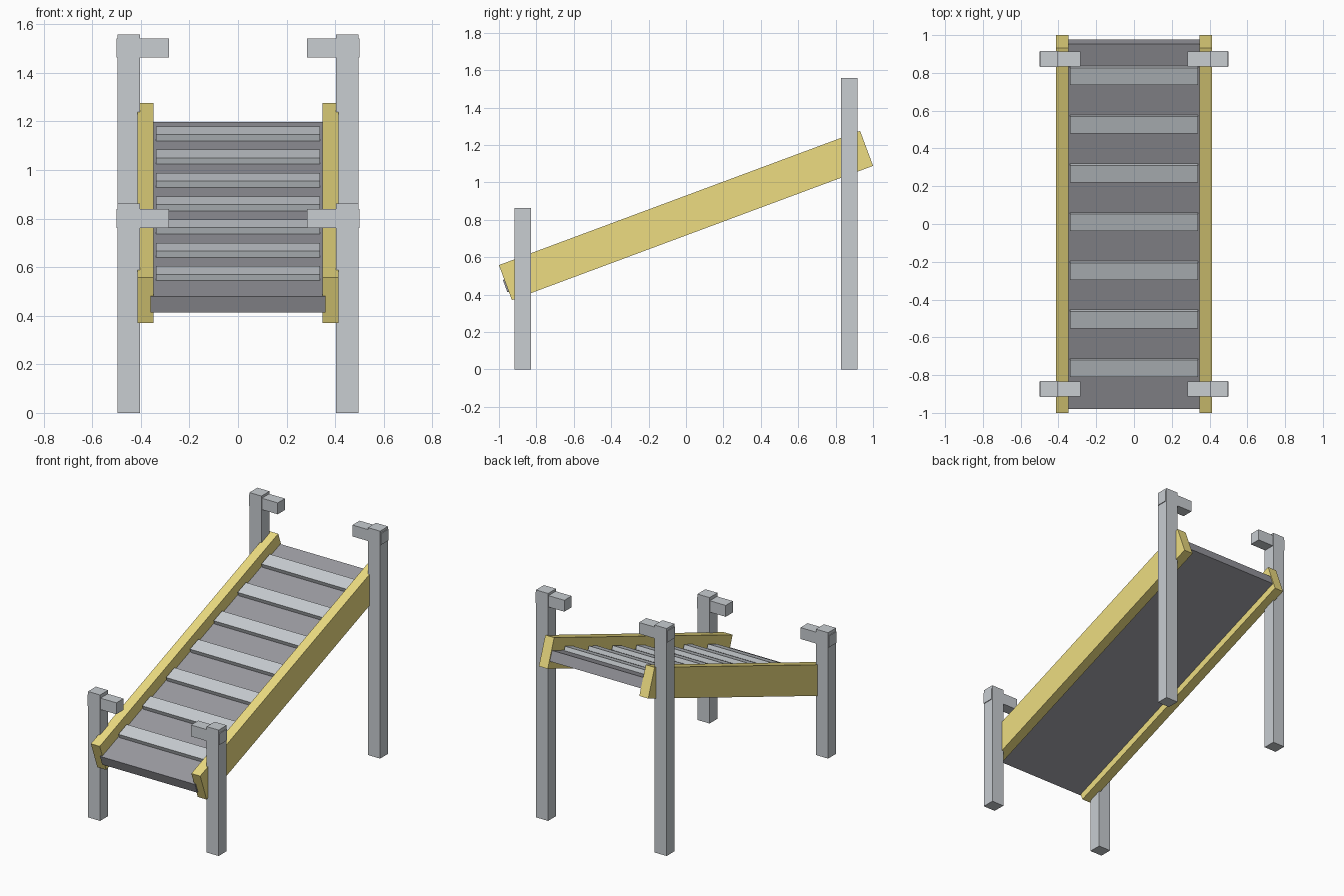
import bpy
from math import radians, sin, cos

if "Cube" in bpy.data.objects:
    bpy.data.objects.remove(bpy.data.objects["Cube"])

TILT = radians(20.4)
MID_Z = 0.823


def paint(name, rgb):
    m = bpy.data.materials.new(name)
    m.diffuse_color = (*rgb, 1)
    m.use_nodes = True
    m.node_tree.nodes["Principled BSDF"].inputs["Base Color"].default_value = m.diffuse_color
    return m


YELLOW = paint("yellow_paint", (0.85, 0.72, 0.22))
DARK = paint("dark_deck", (0.32, 0.32, 0.35))
STEEL = paint("steel_grey", (0.58, 0.61, 0.64))


def box(name, lo, hi, mat, tilted=False):
    """Box between two corners; tilted boxes use ramp-local coordinates."""
    c = [(a + b) / 2 for a, b in zip(lo, hi)]
    rot = (0, 0, 0)
    if tilted:
        x, u, v = c
        c = (x, u * cos(TILT) - v * sin(TILT), MID_Z + u * sin(TILT) + v * cos(TILT))
        rot = (TILT, 0, 0)
    bpy.ops.mesh.primitive_cube_add(size=1, location=c, rotation=rot)
    ob = bpy.context.object
    ob.name = name
    ob.scale = [b - a for a, b in zip(lo, hi)]
    ob.data.materials.append(mat)


# sloping deck
box("deck", (-0.36, -1.038, -0.052), (0.36, 1.024, 0.018), DARK, True)

# foot slats across the deck
for i in range(7):
    u = -0.80 + 0.275 * i
    box(f"slat_{i + 1}", (-0.338, u - 0.048, 0.012), (0.338, u + 0.048, 0.046), STEEL, True)

for side, s in (("left", -1), ("right", 1)):
    def span(a, b):
        return sorted((s * a, s * b))

    # side rail
    x0, x1 = span(0.347, 0.414)
    box(f"{side}_rail", (x0, -1.03, -0.1), (x1, 1.03, 0.1), YELLOW, True)

    # posts with inward handle arms
    for end, y, top, arm_z in (("front", -0.873, 0.862, 0.80), ("back", 0.873, 1.557, 1.502)):
        x0, x1 = span(0.403, 0.495)
        box(f"{end}_{side}_post", (x0, y - 0.043, 0), (x1, y + 0.043, top), STEEL)
        x0, x1 = span(0.283, 0.5)
        box(f"{end}_{side}_arm", (x0, y - 0.039, arm_z - 0.039), (x1, y + 0.039, arm_z + 0.039), STEEL)
